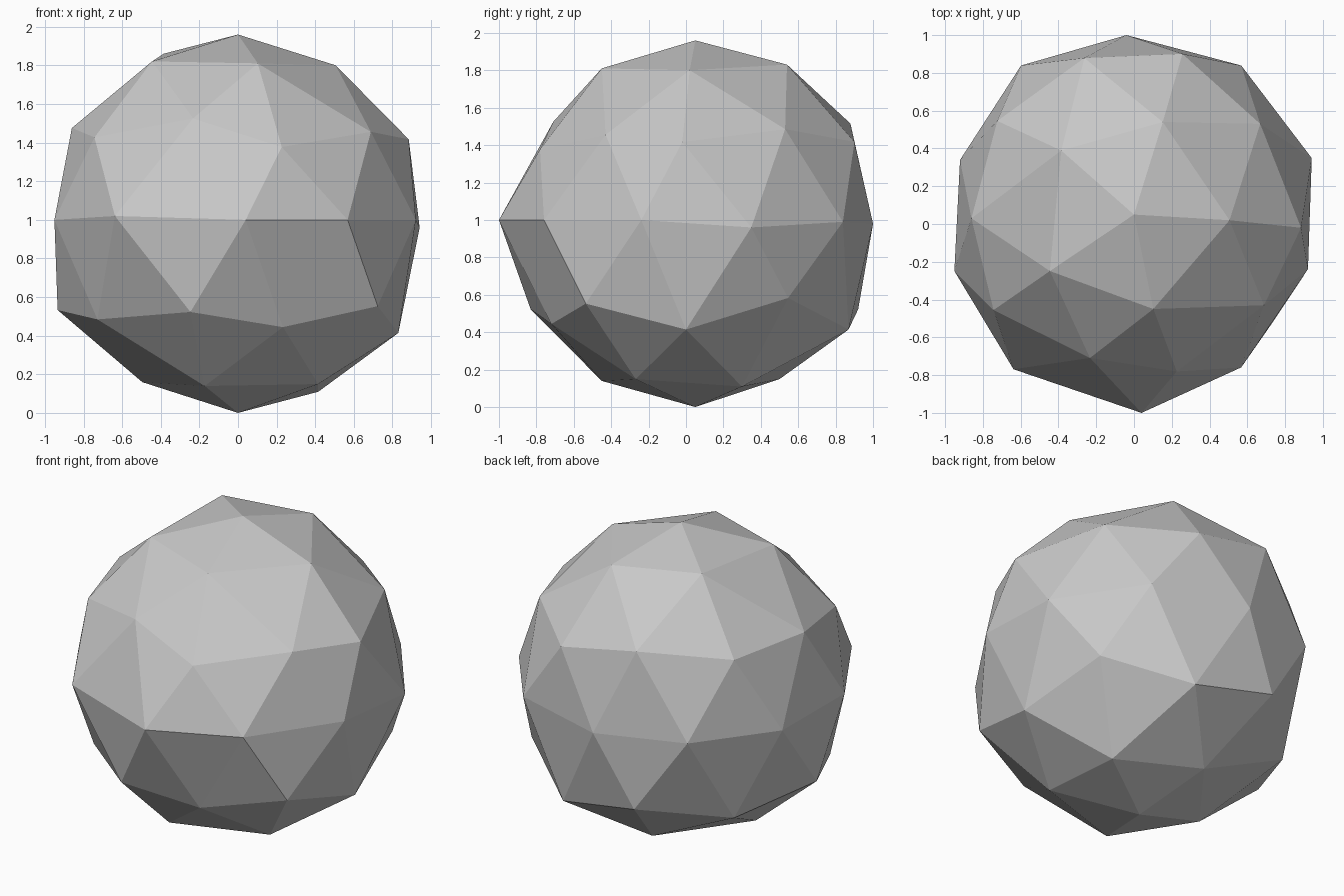
import bpy
import bmesh
from math import cos, sin, radians, sqrt
from mathutils import Vector

# Remove the default cube
default_cube = bpy.data.objects.get("Cube")
if default_cube:
    bpy.data.objects.remove(default_cube, do_unlink=True)

# Single stone-grey material
grey = bpy.data.materials.new("plain grey")
grey.use_nodes = True
colour = (0.58, 0.58, 0.58, 1)
grey.diffuse_color = colour
shader = grey.node_tree.nodes["Principled BSDF"]
shader.inputs["Base Color"].default_value = colour
shader.inputs["Roughness"].default_value = 0.8

# Low-poly ball: a regular faceted sphere as the starting shape
ball = bmesh.new()
bmesh.ops.create_icosphere(ball, subdivisions=2, radius=1)
regular = {vert: vert.co.copy() for vert in ball.verts}


def nudge_ring(height, first_angle, nudges):
    """Shift the vertices of one horizontal ring, counted around the z axis.

    Nudges are small x, y, z shifts in hundredths of a unit.
    """
    radius = sqrt(max(0, 1 - height * height))
    for index, nudge in enumerate(nudges):
        angle = radians(first_angle + index * 360 / len(nudges))
        spot = Vector((radius * cos(angle), radius * sin(angle), height))
        vert = min(regular, key=lambda v: (regular[v] - spot).length)
        vert.co = regular[vert] + Vector(nudge) * 0.01


# Ring heights of the regular sphere
CAP = 0.851
SHOULDER = 0.526
CORNER = 0.447

# Upper half: pole, cap ring, mid-edge ring, corner ring
nudge_ring(1, 0, [(0, 1, -2)])
nudge_ring(CAP, 0,
           [(-2, -2, -3), (-1, 0, 0), (4, 4, 3), (-2, 2, -1), (-6, 1, -2)])
nudge_ring(SHOULDER, 36,
           [(-2, -1, -2), (0, 3, 1), (-1, -1, -3), (3, 6, 2), (0, 3, -5)])
nudge_ring(CORNER, 0,
           [(-1, -6, -1), (-2, 1, -1), (0, -2, 3), (-2, 3, 0), (-5, 3, -5)])

# Equator
nudge_ring(0, 18,
           [(-1, 0, -2), (-2, -1, 1), (-4, -4, 0), (-1, -1, 2), (3, -1, 0),
            (0, 2, 2), (-5, 0, 4), (4, -4, 2), (-2, 1, 2), (-3, 3, 2)])

# Lower half: corner ring, mid-edge ring, cap ring, pole
nudge_ring(-CORNER, 36,
           [(-1, -2, 5), (0, 3, -1), (-4, -3, 0), (3, -2, -1), (0, -5, 2)])
nudge_ring(-SHOULDER, 0,
           [(-2, -4, -4), (0, 2, -4), (-1, -3, -3), (-4, 4, 3), (-3, 5, -1)])
nudge_ring(-CAP, 36,
           [(-1, -5, -2), (5, -4, 2), (3, -4, 3), (-1, 1, 1), (-1, 0, 2)])
nudge_ring(-1, 0, [(0, 1, 2)])

# Rest the ball on the ground and keep its facets flat
lowest = min(vert.co.z for vert in ball.verts)
bmesh.ops.translate(ball, verts=ball.verts, vec=(0, 0.04, -lowest))
bmesh.ops.recalc_face_normals(ball, faces=ball.faces)
for face in ball.faces:
    face.smooth = False

mesh = bpy.data.meshes.new("faceted_ball")
ball.to_mesh(mesh)
ball.free()
mesh.materials.append(grey)
faceted_ball = bpy.data.objects.new("faceted_ball", mesh)
bpy.context.collection.objects.link(faceted_ball)
